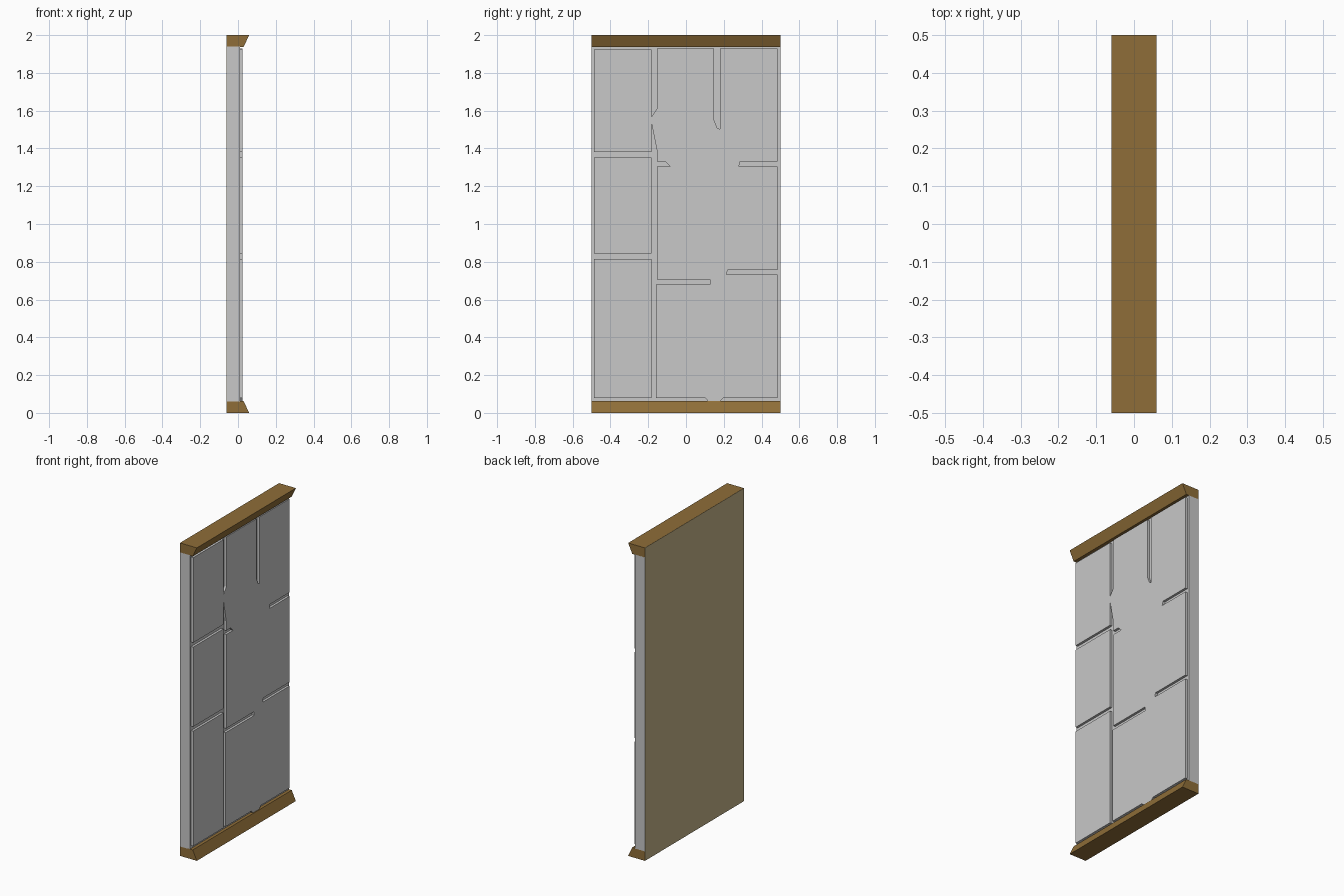
import bpy, bmesh
from mathutils import Vector

if "Cube" in bpy.data.objects:
    bpy.data.objects.remove(bpy.data.objects["Cube"])


def mat(name, col):
    m = bpy.data.materials.new(name)
    m.diffuse_color = (*col, 1)
    m.use_nodes = True
    m.node_tree.nodes["Principled BSDF"].inputs["Base Color"].default_value = m.diffuse_color
    return m


GREY = mat("plaster_grey", (0.58, 0.58, 0.58))
BROWN = mat("timber_brown", (0.275, 0.155, 0.04))
TAN = mat("back_tan", (0.56, 0.46, 0.25))


def prism(name, pts, offset, material):
    """Extrude a closed outline along a vector."""
    bm = bmesh.new()
    face = bm.faces.new([bm.verts.new(p) for p in pts])
    ext = bmesh.ops.extrude_face_region(bm, geom=[face], use_keep_orig=True)
    verts = [v for v in ext["geom"] if isinstance(v, bmesh.types.BMVert)]
    bmesh.ops.translate(bm, verts=verts, vec=Vector(offset))
    bmesh.ops.recalc_face_normals(bm, faces=bm.faces)
    me = bpy.data.meshes.new(name)
    bm.to_mesh(me)
    bm.free()
    me.materials.append(material)
    ob = bpy.data.objects.new(name, me)
    bpy.context.collection.objects.link(ob)
    return ob


def slab(name, x0, x1, outline, material):
    """Plate in the y-z plane between two x depths."""
    return prism(name, [(x0, y, z) for y, z in outline], (x1 - x0, 0, 0), material)


def rect(y0, y1, z0, z1):
    return [(y0, z0), (y1, z0), (y1, z1), (y0, z1)]


BACK, CORE, FACE = -0.059, 0.01, 0.025

# wall core and back sheet
slab("wall_core", BACK, CORE, rect(-0.5, 0.5, 0.06, 1.94), GREY)
slab("back_sheet", -0.06, BACK, rect(-0.5, 0.5, 0, 2), TAN)

# bevelled rails at the bottom and top
profile = [(BACK, 0), (0.059, 0), (0.03, 0.062), (BACK, 0.062)]
prism("bottom_rail", [(x, -0.5, z) for x, z in profile], (0, 1, 0), BROWN)
prism("top_rail", [(x, -0.5, 2 - z) for x, z in profile], (0, 1, 0), BROWN)

# left column of raised slabs
for i, (z0, z1) in enumerate([(0.08, 0.815), (0.843, 1.352), (1.38, 1.923)]):
    slab(f"side_slab_{i + 1}", CORE, FACE, rect(-0.487, -0.183, z0, z1), GREY)

# large raised slab with broken cracks between its blocks
main = [
    (-0.16, 0.08), (0.10, 0.08), (0.117, 0.062), (0.18, 0.062), (0.197, 0.08), (0.485, 0.08),
    (0.485, 0.732), (0.215, 0.732), (0.22, 0.757), (0.485, 0.757),
    (0.485, 1.305), (0.28, 1.305), (0.287, 1.33), (0.485, 1.33),
    (0.485, 1.928), (0.18, 1.928), (0.18, 1.502), (0.166, 1.508), (0.149, 1.55), (0.149, 1.928),
    (-0.154, 1.928), (-0.154, 1.61), (-0.183, 1.568), (-0.183, 1.535), (-0.154, 1.39),
    (-0.154, 1.33), (-0.11, 1.33), (-0.085, 1.305), (-0.154, 1.305),
    (-0.154, 0.705), (0.128, 0.705), (0.128, 0.68), (-0.16, 0.68),
]
slab("main_slab", CORE, FACE, main, GREY)
